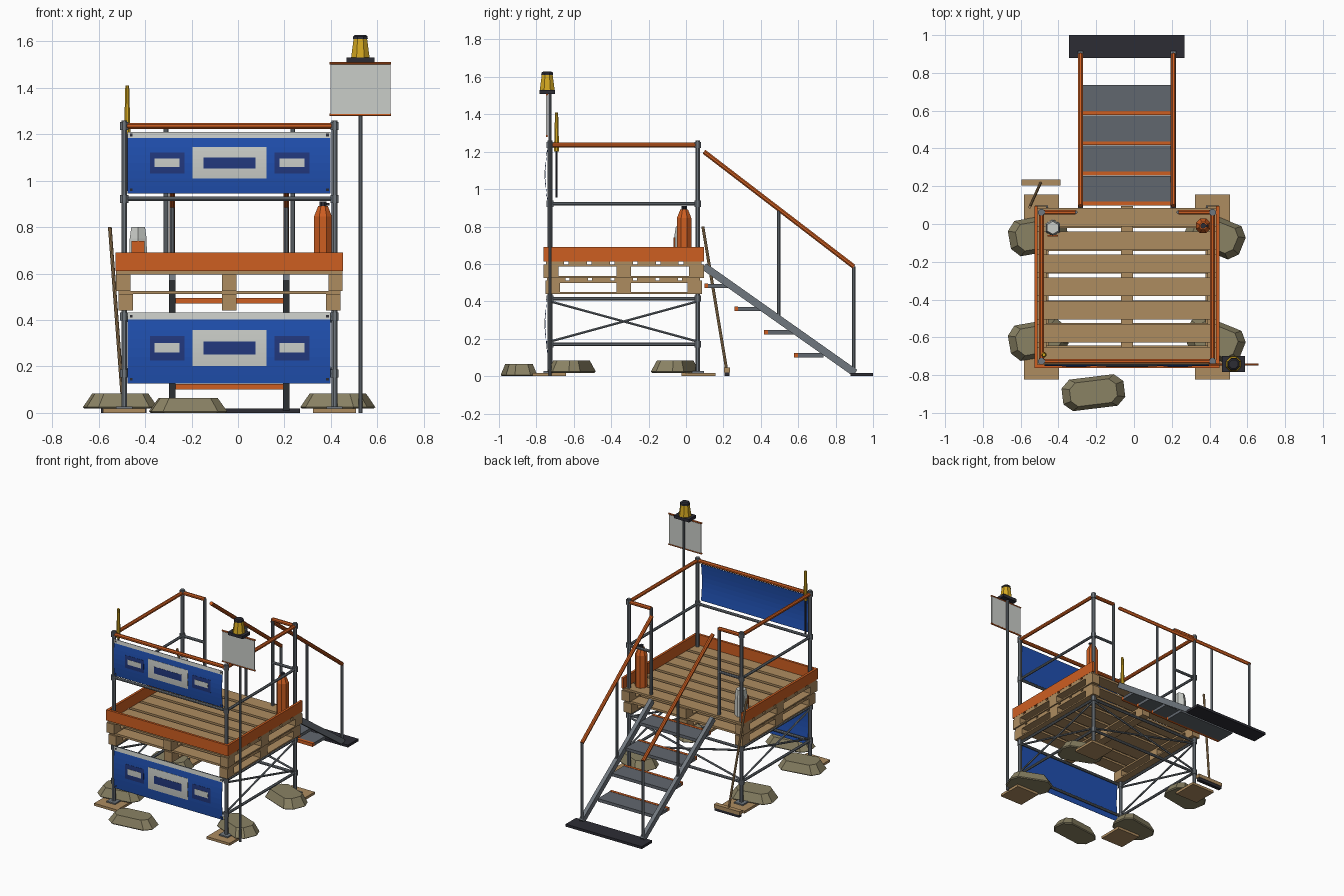
import bpy, bmesh, math
from mathutils import Vector, Matrix

if "Cube" in bpy.data.objects:
    bpy.data.objects.remove(bpy.data.objects["Cube"])


def mat(name, r, g, b):
    m = bpy.data.materials.new(name)
    m.diffuse_color = [((c / 255 + 0.055) / 1.055) ** 2.4 for c in (r, g, b)] + [1]
    m.use_nodes = True
    m.node_tree.nodes["Principled BSDF"].inputs["Base Color"].default_value = m.diffuse_color
    return m


ORANGE = mat("safety orange", 206, 94, 33)
WOOD = mat("pallet wood", 174, 140, 96)
BLUE = mat("banner blue", 32, 80, 176)
NAVY = mat("navy", 34, 56, 126)
LIGHT = mat("light grey", 202, 205, 200)
STEEL = mat("steel grey", 112, 119, 126)
TREAD = mat("tread grey", 97, 103, 110)
DARK = mat("near black", 44, 44, 52)
AMBER = mat("amber", 212, 168, 32)
SACK = mat("sandbag olive", 138, 130, 100)


def finish(bm, name, material):
    bmesh.ops.recalc_face_normals(bm, faces=bm.faces)
    me = bpy.data.meshes.new(name)
    bm.to_mesh(me)
    bm.free()
    ob = bpy.data.objects.new(name, me)
    me.materials.append(material)
    bpy.context.collection.objects.link(ob)
    return ob


def box(name, x0, x1, y0, y1, z0, z1, material):
    bm = bmesh.new()
    bmesh.ops.create_cube(bm, size=1)
    for v in bm.verts:
        v.co = ((x0 + x1) / 2 + v.co.x * (x1 - x0), (y0 + y1) / 2 + v.co.y * (y1 - y0),
                (z0 + z1) / 2 + v.co.z * (z1 - z0))
    return finish(bm, name, material)


def tube(name, a, b, r, material, r2=None, sides=8):
    a, b = Vector(a), Vector(b)
    d = b - a
    bm = bmesh.new()
    spin = Matrix.Rotation(math.pi / sides, 4, 'Z')
    m = Matrix.Translation((a + b) / 2) @ d.to_track_quat('Z', 'Y').to_matrix().to_4x4() @ spin
    bmesh.ops.create_cone(bm, cap_ends=True, segments=sides, radius1=r,
                          radius2=r if r2 is None else r2, depth=d.length, matrix=m)
    return finish(bm, name, material)


def lathe(name, x, y, profile, sides, material):
    """Stacked rings of (radius, height)."""
    loft(name, [[(x + r * math.cos(math.tau * (i + .5) / sides),
                  y + r * math.sin(math.tau * (i + .5) / sides), z)
                 for i in range(sides)] for r, z in profile], material)


def loft(name, rings, material):
    bm = bmesh.new()
    rings = [[bm.verts.new(p) for p in ring] for ring in rings]
    for lo, hi in zip(rings, rings[1:]):
        for i in range(len(lo)):
            j = (i + 1) % len(lo)
            bm.faces.new((lo[i], lo[j], hi[j], hi[i]))
    bm.faces.new(rings[0])
    bm.faces.new(rings[-1])
    return finish(bm, name, material)


CX, CY = -0.037, -0.333              # platform centre
XL, XR, YF, YB = -0.49, 0.416, -0.727, 0.062   # post positions

# Corner posts with couplers, base plates and sole boards
for x in (XL, XR):
    for y in (YF, YB):
        tube("post", (x, y, 0.02), (x, y, 1.26), 0.0135, STEEL)
        for z in (0.17, 0.415, 0.922, 1.236):
            tube("coupler", (x, y, z - 0.017), (x, y, z + 0.017), 0.019, STEEL)
        box("base_plate", x - 0.035, x + 0.035, y - 0.035, y + 0.035, 0.018, 0.027, STEEL)
        s = 0.005 if y > 0 else -0.005
        box("sole_board", x - 0.092, x + 0.092, y + s - 0.09, y + s + 0.09, 0, 0.018, WOOD)

# Ledgers, guard rails and cross bracing
for z, r, m in ((0.17, 0.01, STEEL), (0.415, 0.01, STEEL), (0.922, 0.01, STEEL), (1.236, 0.0135, ORANGE)):
    for x in (XL, XR):
        tube("side_rail", (x, YF, z), (x, YB, z), r, m)
    tube("front_rail", (XL, YF, z), (XR, YF, z), r, m)
    if z < 0.5:
        tube("back_ledger", (XL, YB, z), (XR, YB, z), r, m)
    else:
        tube("gate_rail_left", (XL, YB, z), (-0.31, YB, z), r, m)
        tube("gate_rail_right", (0.236, YB, z), (XR, YB, z), r, m)
for x in (-0.31, 0.236):
    tube("gate_post", (x, YB, 0.6), (x, YB, 1.24), 0.011, STEEL)
for za, zb in ((0.185, 0.4), (0.4, 0.185)):
    for x in (XL, XR):
        tube("side_brace", (x, YF, za), (x, YB, zb), 0.007, STEEL, sides=6)
    tube("back_brace", (XL, YB, za), (XR, YB, zb), 0.007, STEEL, sides=6)

# Two stacked pallets
for top, k in ((0.612, 1.0), (0.526, 0.98)):
    hx, hy = 0.488 * k, 0.428 * k
    for i in range(-3, 4):
        yc = CY + i * 0.1225 * k
        box("pallet_slat", CX - hx, CX + hx, yc - 0.049, yc + 0.049, top - 0.015, top, WOOD)
    for i in (-1, 0, 1):
        xc = CX + i * (hx - 0.031)
        box("pallet_stringer", xc - 0.031, xc + 0.031, CY - hy, CY + hy, top - 0.027, top - 0.015, WOOD)
        box("pallet_skid", xc - 0.031, xc + 0.031, CY - hy, CY + hy, top - 0.086, top - 0.076, WOOD)
        for j in (-1, 0, 1):
            yc = CY + j * (hy - 0.039)
            box("pallet_block", xc - 0.031, xc + 0.031, yc - 0.039, yc + 0.039, top - 0.076, top - 0.027, WOOD)

# Toe boards on three sides
box("toe_board_front", -0.527, 0.452, -0.762, -0.745, 0.612, 0.69, ORANGE)
for x in (-0.527, 0.435):
    box("toe_board_side", x, x + 0.017, -0.745, 0.096, 0.612, 0.69, ORANGE)


# Billowing banners with curved printed patches
def banner(z0, z1):
    def patch(name, x0, x1, a, b, layer, material):
        rows = 8
        bm = bmesh.new()
        grid = []
        for i in range(rows + 1):
            z = a + (b - a) * i / rows
            y = -0.742 - 0.011 * math.sin(math.pi * (z - z0) / (z1 - z0)) - 0.0015 * layer
            grid.append([bm.verts.new((x, yy, z)) for x, yy in
                         ((x0, y), (x1, y), (x1, y + 0.0015), (x0, y + 0.0015))])
        for lo, hi in zip(grid, grid[1:]):
            for k in range(4):
                bm.faces.new((lo[k], lo[(k + 1) % 4], hi[(k + 1) % 4], hi[k]))
        bm.faces.new(grid[0])
        bm.faces.new(grid[-1])
        finish(bm, name, material)

    h = z1 - z0
    f = lambda t: z0 + h * t
    patch("banner", -0.475, 0.398, z0, z1, 0, BLUE)
    patch("banner_hem", -0.475, 0.398, f(0.9), z1, 1, LIGHT)
    patch("banner_centre", -0.196, 0.123, f(0.245), f(0.755), 1, LIGHT)
    patch("banner_centre_bar", -0.148, 0.075, f(0.41), f(0.59), 2, NAVY)
    for xc in (-0.305, 0.232):
        patch("banner_side", xc - 0.075, xc + 0.075, f(0.325), f(0.67), 1, NAVY)
        patch("banner_side_bar", xc - 0.054, xc + 0.054, f(0.435), f(0.57), 2, LIGHT)
    for x in (-0.465, 0.38):
        for t in (0.04, 0.93):
            patch("banner_eyelet", x, x + 0.011, f(t), f(t) + 0.011, 2, DARK)


banner(0.944, 1.21)
banner(0.127, 0.432)

# Stairs: stringers, treads with orange edges, foot plate and handrails
slope = Vector((0, 0.808, -0.57))
for x in (-0.283, 0.208):
    bar = box("stair_stringer", x - 0.014, x + 0.014, -slope.length / 2, slope.length / 2, -0.02, 0.02, STEEL)
    bar.rotation_euler.x = math.atan2(slope.z, slope.y)
    bar.location = (0, 0.5, 0.302)
    tube("stair_handrail", (x, 0.096, 1.2), (x, 0.898, 0.585), 0.0135, ORANGE)
    tube("handrail_post_low", (x, 0.898, 0.015), (x, 0.898, 0.585), 0.01, STEEL)
    tube("handrail_post_mid", (x, 0.497, 0.3), (x, 0.497, 0.89), 0.01, STEEL)
for i in range(4):
    y, z = 0.098 + i * 0.16, 0.483 - i * 0.1235
    box("tread", -0.27, 0.195, y + 0.02, y + 0.157, z - 0.012, z + 0.01, TREAD)
    box("tread_edge", -0.27, 0.195, y, y + 0.02, z - 0.012, z + 0.012, ORANGE)
box("foot_plate", -0.344, 0.268, 0.88, 1.0, 0, 0.018, DARK)

# Sign pole, blank board and warning beacon
tube("sign_pole", (0.527, YF, 0), (0.527, YF, 1.51), 0.0095, STEEL)
box("sign_board", 0.398, 0.656, -0.748, -0.74, 1.285, 1.5, LIGHT)
for z in (1.284, 1.505):
    tube("sign_bar", (0.394, -0.744, z), (0.66, -0.744, z), 0.006, ORANGE)
box("beacon_base", 0.467, 0.587, -0.784, -0.7, 1.508, 1.53, DARK)
lathe("beacon_lens", 0.527, -0.742, [(0.043, 1.53), (0.031, 1.614)], 8, AMBER)
lathe("beacon_cap", 0.527, -0.742, [(0.035, 1.61), (0.033, 1.622), (0.025, 1.628)], 8, DARK)

# Marker light on a thin staff
tube("marker_staff", (-0.477, -0.692, 0.955), (-0.477, -0.692, 1.2), 0.006, DARK)
tube("marker_light", (-0.477, -0.692, 1.2), (-0.477, -0.692, 1.41), 0.015, AMBER, r2=0.009)

# Gas bottle with valve
lathe("gas_bottle", 0.366, -0.01, [(0.042, 0.612), (0.042, 0.845), (0.022, 0.892)], 8, ORANGE)
lathe("gas_valve", 0.366, -0.01, [(0.016, 0.89), (0.016, 0.91)], 8, DARK)
box("gas_outlet", 0.366, 0.395, -0.016, -0.004, 0.893, 0.905, DARK)

# Hexagonal canister with orange front plate
lathe("canister", -0.43, -0.02, [(0.045, 0.612), (0.042, 0.75), (0.034, 0.8)], 6, LIGHT)
box("canister_plate", -0.458, -0.402, -0.067, -0.059, 0.63, 0.74, ORANGE)

# Leaning broom
tube("broom_handle", (-0.495, 0.217, 0.035), (-0.552, 0.09, 0.8), 0.008, WOOD)
box("broom_head", -0.595, -0.388, 0.203, 0.235, 0.02, 0.046, WOOD)
box("broom_bristles", -0.59, -0.393, 0.206, 0.232, 0, 0.02, DARK)


# Sandbags with chamfered corners
def sandbag(x, y, z, length, width, height, angle):
    a, b = length / 2, width / 2
    outline = [(-a, -b * .5), (-a * .72, -b), (a * .72, -b), (a, -b * .5),
               (a, b * .5), (a * .72, b), (-a * .72, b), (-a, b * .5)]
    rings = [[(px * k, py * k, h) for px, py in outline]
             for k, h in ((0.95, 0), (1, height * .1), (0.75, height))]
    ob = loft("sandbag", rings, SACK)
    ob.location = (x, y, z)
    ob.rotation_euler.z = math.radians(angle)


for y in (-0.612, -0.058):
    sandbag(-0.507, y, 0.018, 0.31, 0.19, 0.066, 10)
    sandbag(0.43, y, 0.018, 0.31, 0.19, 0.066, -22)
sandbag(-0.215, -0.893, 0, 0.33, 0.168, 0.065, 7)
